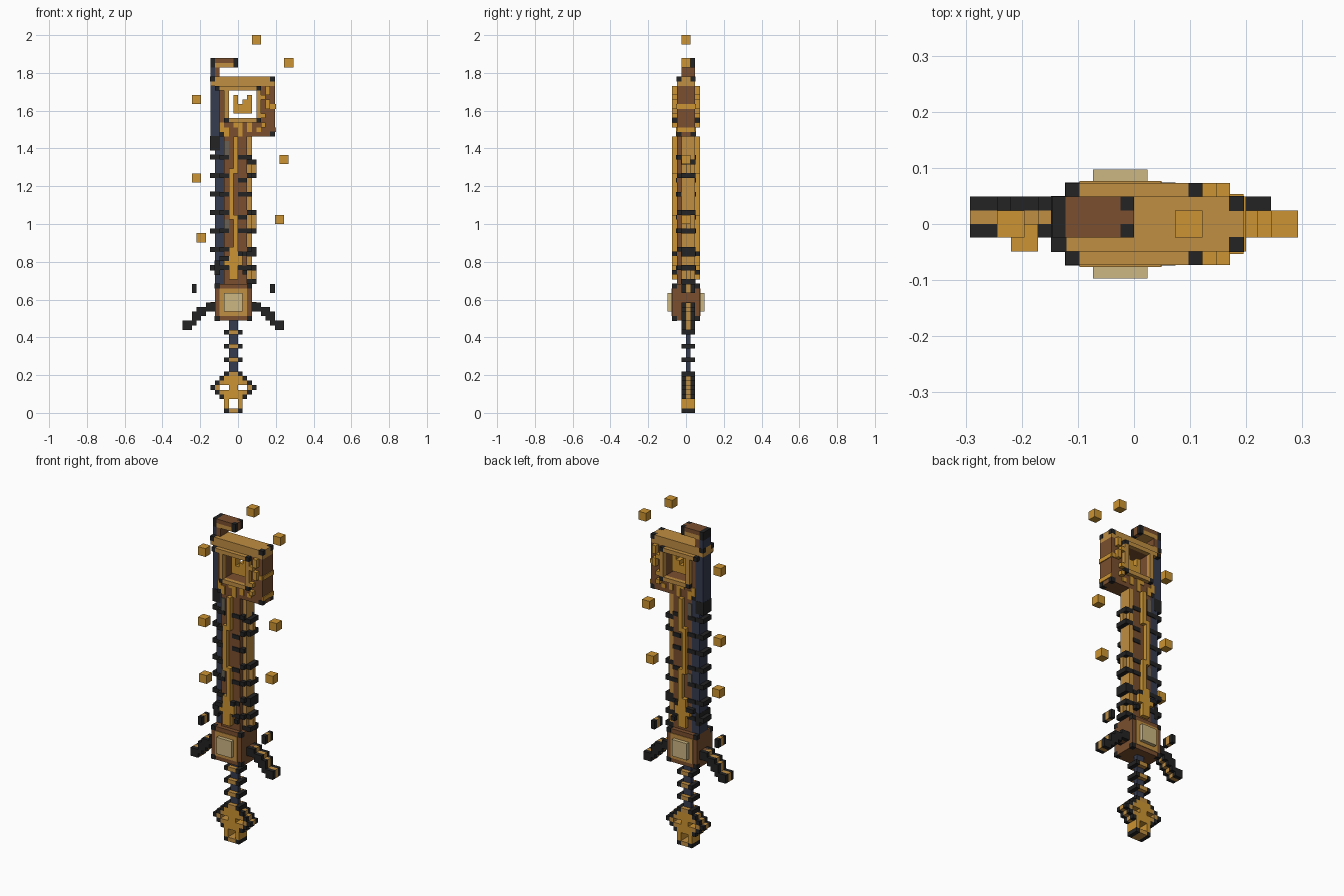
import bpy, bmesh, random
from mathutils import Matrix, Vector

old = bpy.data.objects.get("Cube")
if old:
    bpy.data.objects.remove(old)
random.seed(4)
U = 2 / 82  # size of one block


def srgb(r, g, b):
    return tuple(((c / 255 + 0.055) / 1.055) ** 2.4 for c in (r, g, b)) + (1.0,)


COLOURS = {
    "black": srgb(35, 35, 36), "tan": srgb(192, 142, 66), "gold": srgb(204, 148, 50),
    "brown": srgb(122, 79, 47), "blue": srgb(54, 60, 80), "cream": srgb(204, 182, 130),
    "grey": srgb(104, 96, 84),
}
MATS = {}
for key, col in COLOURS.items():
    m = bpy.data.materials.new(key)
    m.use_nodes = True
    m.diffuse_color = col
    m.node_tree.nodes["Principled BSDF"].inputs["Base Color"].default_value = col
    MATS[key] = m


def box(colour, x, y, z, grow=0.0):
    return (colour, x, y, z, grow)


def flip_x(boxes):
    return boxes + [(c, (-2 - x[1], -2 - x[0]), y, z, g) for c, x, y, z, g in boxes]


def flip_y(boxes):
    return boxes + [(c, x, (-y[1], -y[0]), z, g) for c, x, y, z, g in boxes]


def part(name, boxes):
    bm = bmesh.new()
    used = sorted({b[0] for b in boxes})
    for colour, x, y, z, g in boxes:
        lo = Vector((x[0], y[0], z[0])) - Vector((g, g, g))
        hi = Vector((x[1], y[1], z[1])) + Vector((g, g, g))
        mat = Matrix.Translation((lo + hi) / 2 * U) @ Matrix.Diagonal((*((hi - lo) * U), 1))
        made = bmesh.ops.create_cube(bm, size=1, matrix=mat)
        for f in {f for v in made["verts"] for f in v.link_faces}:
            f.material_index = used.index(colour)
    me = bpy.data.meshes.new(name)
    bm.to_mesh(me)
    bm.free()
    for c in used:
        me.materials.append(MATS[c])
    ob = bpy.data.objects.new(name, me)
    bpy.context.collection.objects.link(ob)


def cell(a):
    return (a, a + 1)


FULL, MID = (-1, 2), (0, 1)   # thin parts are three layers deep
SKIN = (-3, -2)               # raised layer on the front face


def sandwich(x, z, inner="tan"):
    return [box("black", x, (-1, 0), z), box(inner, x, MID, z), box("black", x, (1, 2), z)]


# Pommel: open loop at the foot and a diamond ring with two windows
loop = flip_x([box("gold", (0, 1), FULL, (1, 3)), box("black", (0, 1), FULL, (0, 1))])
part("pommel_loop", loop + [box("tan", (-2, 0), FULL, (0, 1))])
half = [box("gold", (-1, 1), FULL, (3, 5)), box("gold", (-1, 0), FULL, (5, 6)),
        box("gold", (-1, 1), FULL, (6, 8)), box("tan", (1, 2), FULL, (4, 5)),
        box("tan", (1, 2), FULL, (6, 7)), box("tan", (2, 3), FULL, (5, 6))]
for x, z in ((1, 3), (2, 4), (3, 5), (2, 6), (1, 7)):
    half += sandwich(cell(x), cell(z))
part("pommel_ring", flip_x(half))

# Grip with raised bands
part("grip", [box("blue", (-2, 0), MID, (8, 20))])
bands = []
for z in (8, 11, 14, 17):
    bands += flip_x([box("black", (0, 1), FULL, cell(z))]) + [box("tan", (-2, 0), FULL, cell(z))]
part("grip_bands", bands)

# Guard block with dark corners, framed pale gem on both faces
corners = [box("black", cell(2), SKIN, cell(z), 0.05) for z in (20, 27)]
frame = [box("tan", (-4, 2), (-3.15, -3), (21, 27))]
part("guard_block", [box("brown", (-5, 3), (-3, 3), (20, 28))] + flip_x(flip_y(corners)) + flip_y(frame))
part("guard_gem", flip_y([box("cream", (-3, 1), (-4, -3), (22, 26))]))

# Drooping guard arms and the loose chips above them
arm = [box("brown", (3, 4), MID, (22, 24), 0.02)]
for x0, x1, z0, z1 in ((3, 5, 22, 24), (5, 7, 21, 23), (6, 8, 20, 21), (7, 9, 19, 20), (8, 10, 18, 19)):
    arm += sandwich((x0, x1), (z0, z1))
arm += sandwich((7, 8), (21, 22)) + sandwich((9, 10), (19, 20))
part("guard_arms", flip_x(arm))
part("guard_chips", flip_x(sandwich((7, 8), (26, 28))))

# Blade body, bright cutting edge and dark spine
part("blade_body", [box("brown", (-3, 2), (-2, 2), (28, 60))])
part("blade_edge", [box("tan", (2, 3), FULL, (29, 60))])
part("blade_spine", [box("blue", (-5, -3), FULL, (28, 60)), box("blue", (-6, -4), FULL, (60, 71))])

# Zigzag inlay raised from both faces of the blade
inlay = []
for x, z0, z1 in ((-1, 52, 60), (-2, 42, 53), (-1, 33, 43), (-2, 29, 36)):
    inlay.append(box("gold", cell(x), SKIN, (z0, z1)))
inlay += [box("gold", (-1, 0), SKIN, (29, 33)), box("gold", (-3, -2), SKIN, (32, 33)),
          box("gold", (0, 1), SKIN, (32, 34)), box("black", (1, 2), SKIN, (30, 31)),
          box("black", (-4, -2), SKIN, (33, 34)), box("black", (0, 1), SKIN, (34, 35))]
part("blade_inlay", flip_y(inlay))

# Dark wrapping bands, spine barbs and edge teeth
wrap = []
for z in range(31, 59, 4):
    wrap += [box("black", (-4, -2), (-2.2, -2), cell(z)),
             box("black", (0, 2), (-2.2, -2), cell(z - 1 if z % 8 == 3 else z))]
    wrap += [box("black", (-4, -3), (-2, -1), cell(z)), box("black", (2, 3), (-2, -1), cell(z))]
for z in (39, 56):
    wrap.append(box("grey", (-3, -2), (-2.15, -2), (z, z + 3)))
part("blade_bands", flip_y(wrap))
barbs = [box("black", (-6, -4), (-1, 2), cell(z), 0.05) for z in range(31, 59, 4)]
barbs += [box("black", (-6, -4), FULL, (57, 60), 0.05), box("black", (-5, -4), (-2, 2), (30, 33), 0.05)]
part("spine_barbs", barbs)
teeth = []
for z0, z1 in ((28, 32), (34, 36), (39, 44), (51, 55)):
    teeth.append(box("tan", (3, 4), MID, (z0 + 1, z1 - 1)))
    for z in (z0, z1 - 1):
        teeth += [box("black", (2, 4), FULL, cell(z), 0.05)]
part("edge_teeth", teeth)

# Square head with an open window
D = (-2, 2)
part("head_block", [
    box("tan", (-6, 8), D, (71, 73)), box("brown", (-4, 8), D, (70, 71)),
    box("brown", (-4, 8), D, (60, 64)), box("brown", (-4, -2), D, (64, 70)),
    box("brown", (4, 8), D, (64, 70))])
part("head_corners", flip_y([box("black", cell(x), (-2, -1), cell(z), 0.05)
                             for x, z in ((7, 60), (7, 72), (-6, 72), (-4, 60))]))
part("head_stripes", [box("gold", (8, 8.2), D, cell(z)) for z in (61, 66)])

# Raised window frame
rim = [box("tan", (-4, 4), SKIN, (70, 71)), box("tan", (-2, 4), SKIN, (63, 64))]
rim += [box("tan", cell(x), SKIN, (64, 70)) for x in (-3, 4)]
rim += [box("black", cell(x), SKIN, cell(z)) for x, z in ((-5, 70), (4, 70), (4, 63), (-3, 63))]
part("window_frame", flip_y(rim))

# Scattered bright flecks on the head
flecks = []
for x in range(-4, 8):
    for z in range(60, 71):
        if x >= 5 or z < 63:
            edge = x == 7 or z == 60
            if random.random() < (0.2 if edge else 0.4):
                raised = x in (5, 6) and z > 61
                flecks.append(box("gold", cell(x), SKIN if raised else (-2.2, -2), cell(z)))
part("head_flecks", flip_y(flecks))

# Crown-like core hanging in the window
part("window_core", [box("gold", (-1, 3), (-1, 1), (65, 67)), box("gold", (-1, 0), (-1, 1), (67, 69)),
                     box("gold", (1, 2), (-1, 1), (67, 68)), box("gold", (2, 3), (-1, 1), (67, 69))])

# Hook above the spine
hook = [box("blue", (-6, -5), FULL, (73, 75)), box("brown", (-5, -4), FULL, (73, 75)),
        box("black", (-6, -5), FULL, (75, 77)), box("brown", (-5, -1), FULL, (76, 77)),
        box("tan", (-5, -1), FULL, (75, 76))]
part("hook", hook + sandwich((-1, 0), (75, 77), "brown"))

# Floating sparks around the blade
sparks = ((3, 80), (10, 75), (-10, 67), (9, 54), (-10, 50), (8, 41), (-9, 37))
for i, (x, z) in enumerate(sparks):
    y = -2 if z == 37 else -1
    part(f"spark_{i + 1}", [box("gold", (x, x + 2), (y, y + 2), (z, z + 2))])
